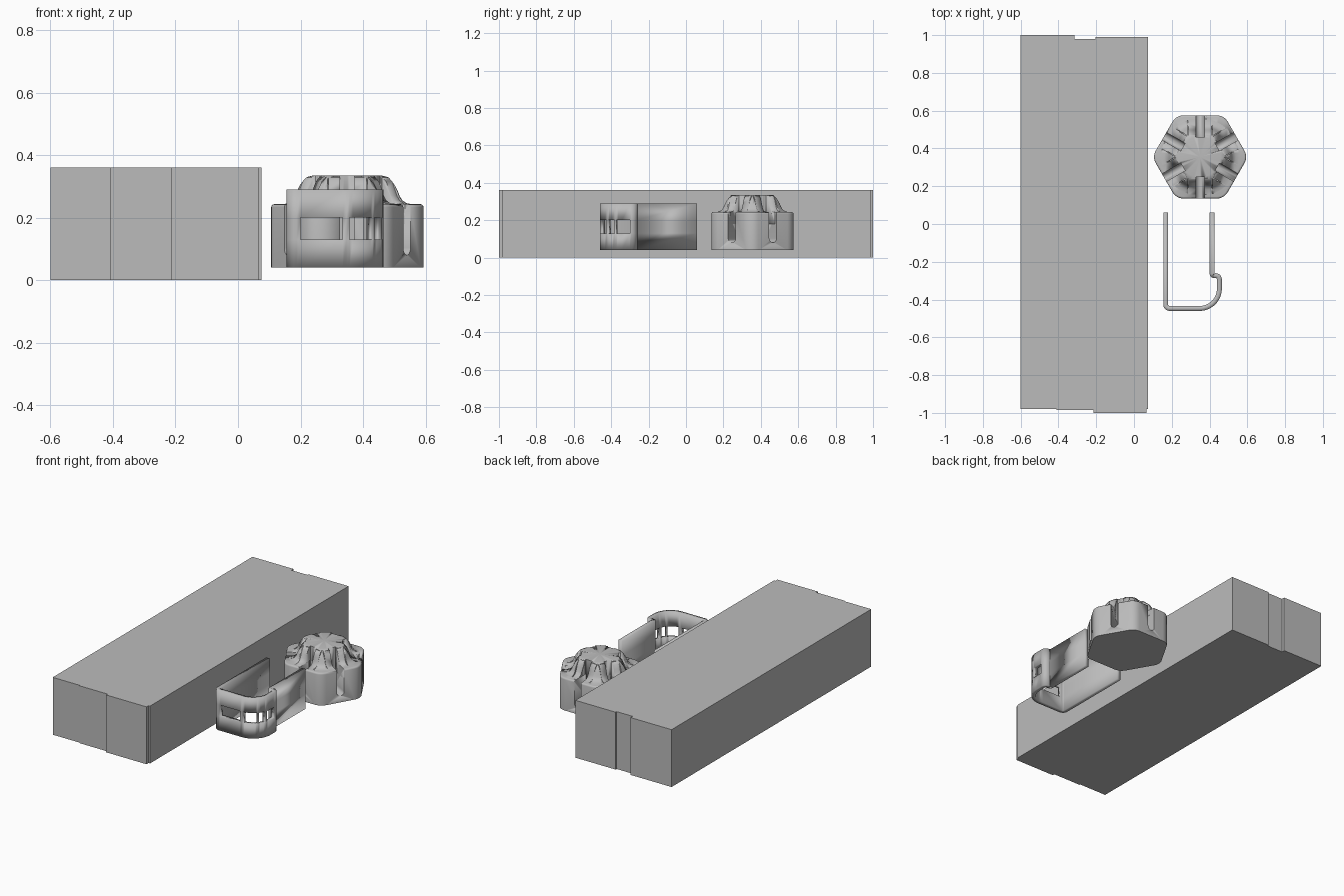
import bpy, bmesh, math
from mathutils import Vector, Matrix

if "Cube" in bpy.data.objects:
    bpy.data.objects.remove(bpy.data.objects["Cube"])

grey = bpy.data.materials.new("plain grey")
grey.diffuse_color = (0.5, 0.5, 0.5, 1)
grey.use_nodes = True
grey.node_tree.nodes["Principled BSDF"].inputs["Base Color"].default_value = grey.diffuse_color
KNOB = Vector((0.35, 0.355, 0))


def make(name, bm, smooth=True):
    bmesh.ops.recalc_face_normals(bm, faces=bm.faces)
    me = bpy.data.meshes.new(name)
    bm.to_mesh(me)
    bm.free()
    me.materials.append(grey)
    ob = bpy.data.objects.new(name, me)
    bpy.context.collection.objects.link(ob)
    if smooth:
        bpy.ops.object.select_all(action='DESELECT')
        ob.select_set(True)
        bpy.context.view_layer.objects.active = ob
        bpy.ops.object.shade_smooth_by_angle(angle=math.radians(35))
    return ob


def prism(bm, pts, offset):
    """Extrude a closed outline of 3D points by an offset vector."""
    face = bm.faces.new([bm.verts.new(p) for p in pts])
    res = bmesh.ops.extrude_face_region(bm, geom=[face], use_keep_orig=True)
    verts = [g for g in res["geom"] if isinstance(g, bmesh.types.BMVert)]
    bmesh.ops.translate(bm, vec=offset, verts=verts)


def six_prisms(name, pts, offset):
    """Repeat a prism on the six flat sides of the knob."""
    bm = bmesh.new()
    for i in range(6):
        rot = Matrix.Rotation(math.radians(30 + 60 * i), 3, 'Z')
        prism(bm, [KNOB + rot @ Vector(p) for p in pts], rot @ Vector(offset))
    return make(name, bm)


def round_corner(a, b, c, r, n=6):
    """Arc points that round the corner b between a and c."""
    a, b, c = Vector(a), Vector(b), Vector(c)
    u, v = (a - b).normalized(), (c - b).normalized()
    half = u.angle(v) / 2
    centre = b + (u + v).normalized() * r / math.sin(half)
    t = r / math.tan(half)
    p, q = b + u * t - centre, b + v * t - centre
    sweep = p.angle_signed(q)
    return [centre + Matrix.Rotation(-sweep * i / n, 2) @ p for i in range(n + 1)]


def cut(ob, cutter):
    m = ob.modifiers.new("cut", 'BOOLEAN')
    m.operation = 'DIFFERENCE'
    m.solver = 'EXACT'
    m.object = cutter
    cutter.hide_render = True
    cutter.hide_set(True)


# Long block with slightly stepped ends
outline = [(-0.6, -0.98), (-0.41, -0.98), (-0.41, -0.986), (-0.215, -0.986), (-0.215, -1),
           (0.065, -1), (0.065, -0.98), (0.075, -0.98), (0.075, 0.99), (-0.205, 0.99),
           (-0.205, 0.98), (-0.315, 0.98), (-0.315, 1), (-0.6, 1)]
bm = bmesh.new()
prism(bm, [(x, y, 0) for x, y in outline], (0, 0, 0.36))
make("block", bm, smooth=False)

# Bent clip: centreline of the strip, rounded at each bend
T = 0.026
corners = [((0.168, 0.06), 0), ((0.168, -0.447), 0.02), ((0.452, -0.447), 0.105),
           ((0.452, -0.273), 0.02), ((0.414, -0.273), 0.008), ((0.414, 0.06), 0)]
path = [Vector(corners[0][0])]
for i in range(1, 5):
    path += round_corner(corners[i - 1][0], corners[i][0], corners[i + 1][0],
                         corners[i][1], 18 if i == 2 else 5)
    if i == 1:
        path += [Vector((x, -0.447)) for x in (0.20, 0.335)]
    if i == 2:
        path.append(Vector((0.452, -0.30)))
path.append(Vector(corners[-1][0]))


def is_window(p):
    """Open slot around the front and the curved corner, with thin bars left standing."""
    if p.y > -0.30 or p.x < 0.20:
        return False
    if p.y < -0.4465:
        return p.x < 0.335
    ang = math.degrees(math.atan2(p.y + 0.342, p.x - 0.347))
    return not any(lo < ang < hi for lo, hi in ((-90, -85), (-45, -40), (-20, -15)))


bm = bmesh.new()
levels = (0.04, 0.13, 0.20, 0.29)
grid = [[bm.verts.new((p.x, p.y, z)) for z in levels] for p in path]
for i in range(len(path) - 1):
    for k in range(3):
        if k == 1 and is_window((path[i] + path[i + 1]) / 2):
            continue
        bm.faces.new((grid[i][k], grid[i + 1][k], grid[i + 1][k + 1], grid[i][k + 1]))
clip = make("clip", bm)
sol = clip.modifiers.new("thickness", 'SOLIDIFY')
sol.thickness = T
sol.offset = 0
sol.use_even_offset = True

# Knob base: rounded hexagon with a softened top edge
hexa = [Vector((0.254 * math.cos(math.radians(60 * i)), 0.254 * math.sin(math.radians(60 * i))))
        for i in range(6)]
ring = []
for i in range(6):
    ring += round_corner(hexa[i - 1], hexa[i], hexa[(i + 1) % 6], 0.066)
bm = bmesh.new()
prism(bm, [KNOB + Vector((p.x, p.y, 0.04)) for p in ring], (0, 0, 0.203))
top = [e for e in bm.edges if all(v.co.z > 0.2 for v in e.verts)]
bmesh.ops.bevel(bm, geom=top, offset=0.01, segments=3, profile=0.5, affect='EDGES')
base = make("knob_base", bm)

# Knob crown: flared dome with a flat top
profile = [(0, 0.2), (0.205, 0.2), (0.205, 0.243), (0.19, 0.246), (0.177, 0.254), (0.168, 0.267),
           (0.161, 0.285), (0.152, 0.304), (0.14, 0.32), (0.125, 0.331), (0.108, 0.335), (0, 0.335)]
bm = bmesh.new()
verts = [bm.verts.new(KNOB + Vector((r, 0, z))) for r, z in profile]
edges = [bm.edges.new(pair) for pair in zip(verts, verts[1:])]
bmesh.ops.spin(bm, geom=verts + edges, cent=KNOB, axis=(0, 0, 1), angle=math.tau, steps=60)
bmesh.ops.remove_doubles(bm, verts=bm.verts, dist=0.0001)
crown = make("knob_crown", bm)

# Pocket behind each flat side, leaving six ridges towards the corners
pocket = six_prisms("pocket_cutter", [(0.116, -0.064, 0.15), (0.116, 0.064, 0.15),
                                      (0.116, 0.064, 0.4), (0.116, -0.064, 0.4)], (0.2, 0, 0))
cut(crown, pocket)

# Curved ribs lying in the pockets
rib_side = [(0.108, 0.18), (0.2, 0.18), (0.2, 0.243), (0.172, 0.246), (0.157, 0.255),
            (0.148, 0.27), (0.14, 0.292), (0.13, 0.315), (0.118, 0.328), (0.108, 0.331)]
ribs = six_prisms("knob_ribs", [(r, -0.061, z) for r, z in rib_side], (0, 0.122, 0))

# Round-bottomed notch down the middle of each side
w = 0.023
arc = [math.radians(180 + 22.5 * i) for i in range(9)]
notch = six_prisms("notch_cutter", [(0.105, w * math.cos(a), 0.103 + w * math.sin(a)) for a in arc]
                   + [(0.105, w, 0.4), (0.105, -w, 0.4)], (0.2, 0, 0))
for part in (base, crown, ribs):
    cut(part, notch)
